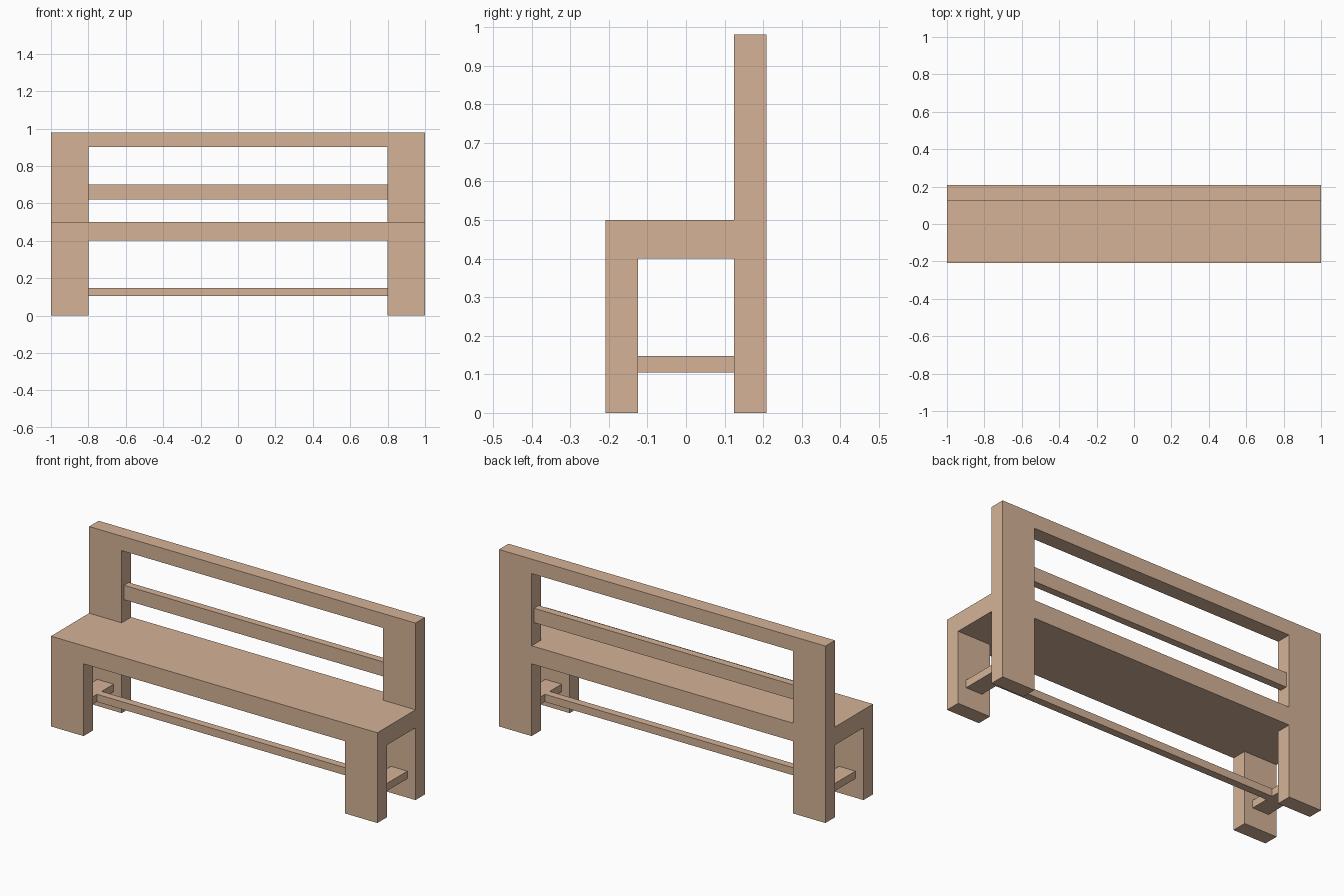
import bpy, bmesh

if "Cube" in bpy.data.objects:
    bpy.data.objects.remove(bpy.data.objects["Cube"])

wood = bpy.data.materials.new("wood")
wood.diffuse_color = (0.66, 0.45, 0.31, 1)
wood.use_nodes = True
wood.node_tree.nodes["Principled BSDF"].inputs["Base Color"].default_value = wood.diffuse_color


def extrude_x(name, profile, x0, x1):
    """Extrude a closed (y, z) profile from x0 to x1."""
    bm = bmesh.new()
    face = bm.faces.new([bm.verts.new((x0, y, z)) for y, z in profile])
    top = bmesh.ops.extrude_face_region(bm, geom=[face])["geom"]
    verts = [v for v in top if isinstance(v, bmesh.types.BMVert)]
    bmesh.ops.translate(bm, vec=(x1 - x0, 0, 0), verts=verts)
    bmesh.ops.recalc_face_normals(bm, faces=bm.faces)
    mesh = bpy.data.meshes.new(name)
    bm.to_mesh(mesh)
    bm.free()
    mesh.materials.append(wood)
    obj = bpy.data.objects.new(name, mesh)
    bpy.context.collection.objects.link(obj)
    return obj


def box(name, x, y, z):
    return extrude_x(name, [(y[0], z[0]), (y[1], z[0]), (y[1], z[1]), (y[0], z[1])], *x)


def cut(target, cutter):
    mod = target.modifiers.new("opening", 'BOOLEAN')
    mod.operation = 'DIFFERENCE'
    mod.solver = 'EXACT'
    mod.object = cutter
    bpy.context.view_layer.objects.active = target
    bpy.ops.object.modifier_apply(modifier=mod.name)
    bpy.data.objects.remove(cutter)


D, I = 0.208, 0.125      # outer and inner depth of the legs
X = 0.8                  # inner side of the legs

# Legs, seat and backrest as one solid: side silhouette across the full width
frame = extrude_x("bench_frame", [
    (-D, 0), (-I, 0), (-I, 0.4), (I, 0.4), (I, 0), (D, 0),
    (D, 0.98), (I, 0.98), (I, 0.5), (-D, 0.5)], -1, 1)

# Openings between the legs and in the backrest
cut(frame, box("leg_opening", (-X, X), (-0.4, 0.4), (-0.2, 0.4)))
cut(frame, box("back_opening", (-X, X), (0.05, 0.4), (0.5, 0.9)))

# Thin slat set in the middle of the backrest
box("back_slat", (-X, X), (0.146, 0.187), (0.62, 0.70))

# H-shaped stretcher between the legs
Z = (0.105, 0.147)
for side, x in (("left", -0.9), ("right", 0.9)):
    box(side + "_stretcher", (x - 0.05, x + 0.05), (-I, I), Z)
box("long_stretcher", (-0.85, 0.85), (-0.021, 0.021), Z)
